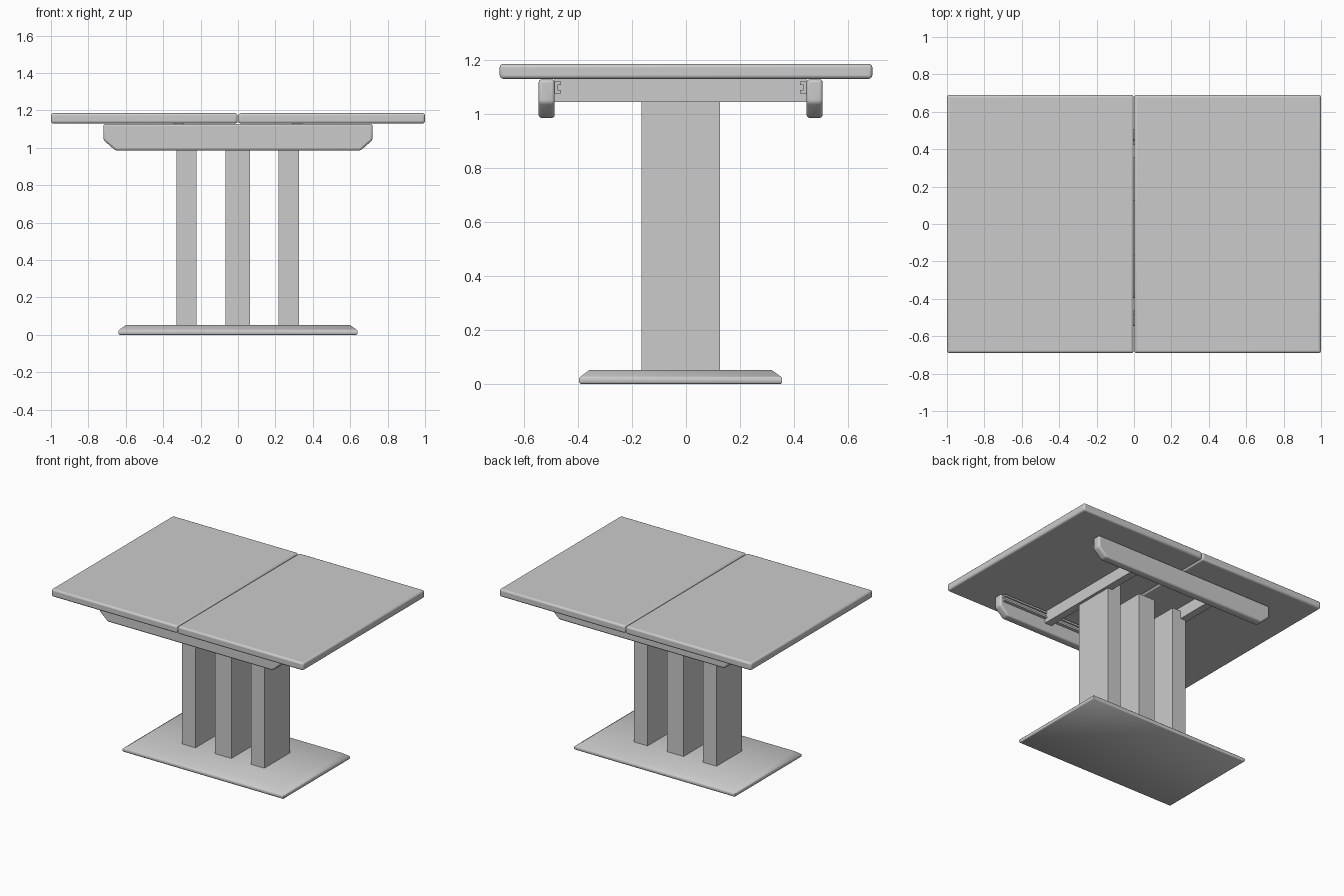
import bpy, bmesh, math
from mathutils import Vector

if "Cube" in bpy.data.objects:
    bpy.data.objects.remove(bpy.data.objects["Cube"])

grey = bpy.data.materials.new("plain_grey")
grey.diffuse_color = (0.6, 0.6, 0.6, 1)
grey.use_nodes = True
grey.node_tree.nodes["Principled BSDF"].inputs["Base Color"].default_value = grey.diffuse_color
Y0 = -0.02  # the pedestal sits slightly off centre under the top


def finish(name, bm, bevel=0.0, segments=3, smooth=None):
    bmesh.ops.recalc_face_normals(bm, faces=bm.faces)
    mesh = bpy.data.meshes.new(name)
    bm.to_mesh(mesh)
    bm.free()
    mesh.materials.append(grey)
    obj = bpy.data.objects.new(name, mesh)
    bpy.context.collection.objects.link(obj)
    if bevel:
        mod = obj.modifiers.new("rounded_edges", "BEVEL")
        mod.width, mod.segments = bevel, segments
        mod.limit_method, mod.angle_limit = "ANGLE", math.radians(30)
    if smooth:
        bpy.ops.object.select_all(action="DESELECT")
        bpy.context.view_layer.objects.active = obj
        obj.select_set(True)
        bpy.ops.object.shade_smooth_by_angle(angle=math.radians(smooth))
    return obj


def box(name, x, y, z, **kw):
    bm = bmesh.new()
    bmesh.ops.create_cube(bm, size=1)
    for v in bm.verts:
        v.co = [(a + b) / 2 + c * (b - a) for (a, b), c in zip((x, y, z), v.co)]
    return finish(name, bm, **kw)


def prism(name, points, offset, **kw):
    """Extrude a flat outline along the offset vector."""
    bm = bmesh.new()
    face = bm.faces.new([bm.verts.new(p) for p in points])
    out = bmesh.ops.extrude_face_region(bm, geom=[face], use_keep_orig=True)
    verts = [g for g in out["geom"] if isinstance(g, bmesh.types.BMVert)]
    bmesh.ops.translate(bm, verts=verts, vec=Vector(offset))
    return finish(name, bm, **kw)


# Two table top leaves meeting in the middle
for side, x in (("left", (-1, -0.002)), ("right", (0.002, 1))):
    box(f"top_leaf_{side}", x, (-0.69, 0.69), (1.13, 1.185), bevel=0.013, smooth=40)

# Side rails with angled ends, and C-shaped sliding runners inside them
outline = [(-0.72, 1.128), (-0.72, 1.042), (-0.655, 0.985),
           (0.655, 0.985), (0.72, 1.042), (0.72, 1.128)]
channel = [(0, 1.075), (0.023, 1.075), (0.023, 1.088), (0.011, 1.088),
           (0.011, 1.107), (0.023, 1.107), (0.023, 1.12), (0, 1.12)]
for side, s in (("front", -1), ("back", 1)):
    inner, outer = Y0 + s * 0.466, Y0 + s * 0.526
    prism(f"side_rail_{side}", [(x, inner, z) for x, z in outline],
          (0, outer - inner, 0), bevel=0.012, smooth=50)
    prism(f"runner_{side}", [(-0.7, inner - s * y, z) for y, z in channel], (1.4, 0, 0))

# Cross bars joining the rails
for side, x in (("left", (-0.345, -0.29)), ("right", (0.29, 0.345))):
    box(f"cross_bar_{side}", x, (Y0 - 0.466, Y0 + 0.466), (1.045, 1.129))

# Three pedestal columns
for name, x in (("left", (-0.33, -0.222)), ("middle", (-0.068, 0.063)), ("right", (0.217, 0.325))):
    box(f"column_{name}", x, (Y0 - 0.145, Y0 + 0.145), (0.045, 1.1))

# Base plate with sloping upper edge
bm = bmesh.new()
rings = []
for z, hx, hy in ((0, 0.632, 0.370), (0.006, 0.639, 0.376), (0.022, 0.639, 0.376),
                  (0.029, 0.632, 0.369), (0.052, 0.6, 0.337)):
    rings.append([bm.verts.new((sx * hx, Y0 + sy * hy, z))
                  for sx, sy in ((-1, -1), (1, -1), (1, 1), (-1, 1))])
for a, b in zip(rings, rings[1:]):
    for i in range(4):
        j = (i + 1) % 4
        bm.faces.new((a[i], a[j], b[j], b[i]))
bm.faces.new(rings[0])
bm.faces.new(rings[-1])
finish("base_plate", bm, smooth=50)
